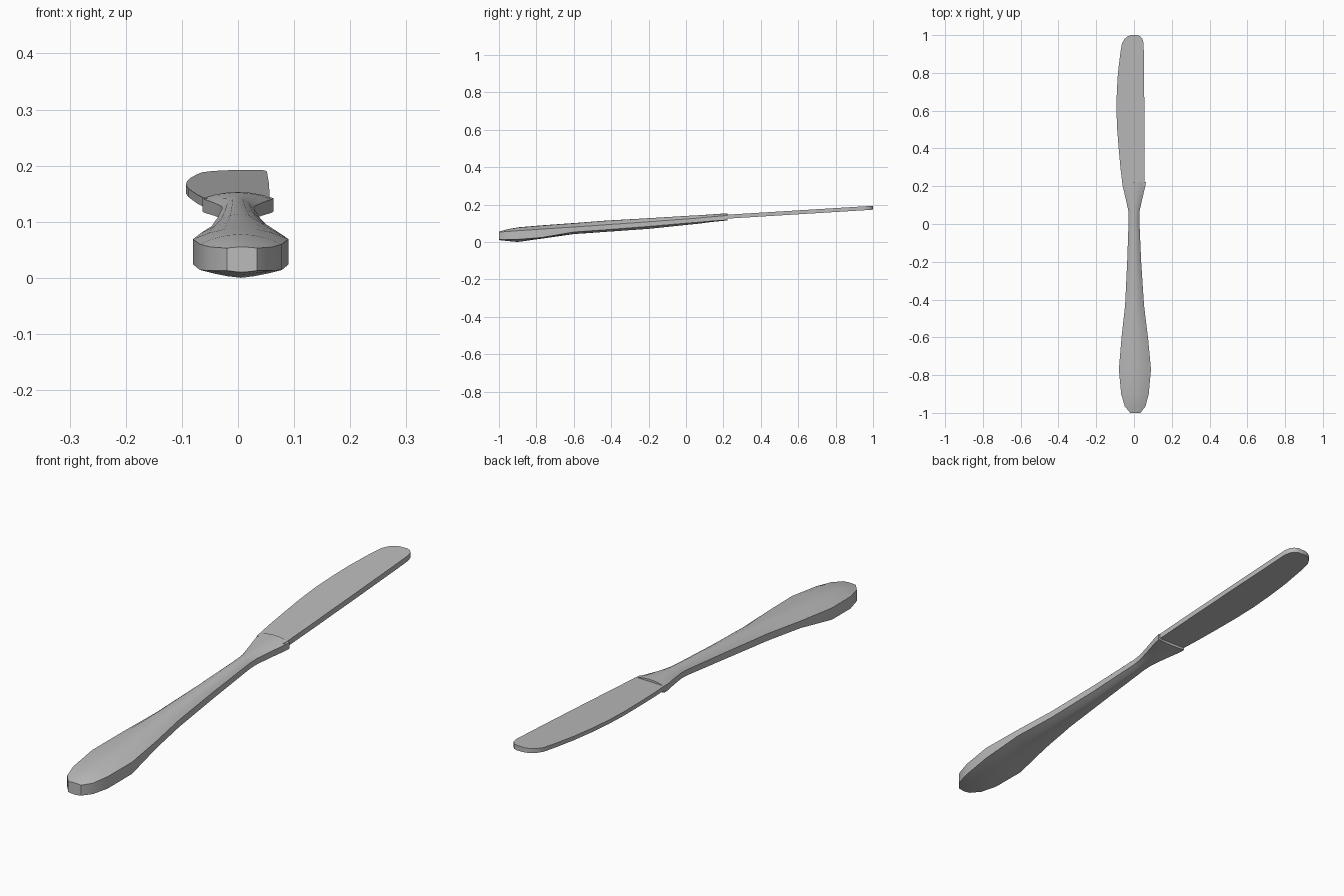
import bpy, bmesh, math

cube = bpy.data.objects.get("Cube")
if cube:
    bpy.data.objects.remove(cube, do_unlink=True)

steel = bpy.data.materials.new("brushed grey steel")
steel.use_nodes = True
GREY = (0.5, 0.5, 0.5, 1)
steel.diffuse_color = GREY
steel.node_tree.nodes["Principled BSDF"].inputs["Base Color"].default_value = GREY


def loft(name, rings, angle):
    """Skin a list of equal-length rings, cap both ends and shade."""
    bm = bmesh.new()
    loops = [[bm.verts.new(p) for p in ring] for ring in rings]
    n = len(loops[0])
    for a, b in zip(loops, loops[1:]):
        for i in range(n):
            j = (i + 1) % n
            bm.faces.new((a[i], a[j], b[j], b[i]))
    bm.faces.new(loops[0])
    bm.faces.new(loops[-1])
    bmesh.ops.recalc_face_normals(bm, faces=bm.faces)
    mesh = bpy.data.meshes.new(name)
    bm.to_mesh(mesh)
    bm.free()
    mesh.materials.append(steel)
    obj = bpy.data.objects.new(name, mesh)
    bpy.context.collection.objects.link(obj)
    bpy.ops.object.select_all(action='DESELECT')
    obj.select_set(True)
    bpy.context.view_layer.objects.active = obj
    bpy.ops.object.shade_smooth_by_angle(angle=math.radians(angle))
    return obj


def handle_ring(y, cx, w, low, side_low, side_high, top, steps=6):
    """Flat sides with a domed top and a shallow keel below."""
    ring = []
    for i in range(steps + 1):
        t = 1 - 2 * i / steps
        ring.append((cx + w * t, y, side_high + (top - side_high) * (1 - t * t)))
    for i in range(steps + 1):
        t = 2 * i / steps - 1
        ring.append((cx + w * t, y, side_low + (low - side_low) * (1 - abs(t) ** 1.4)))
    return ring


# Handle: y, centre x, half width, keel, side bottom, side top, crown
handle = [
    (-1.00, .007, .027, .010, .013, .053, .055),
    (-.965, .006, .055, .006, .013, .055, .065),
    (-.90, .005, .073, .000, .014, .060, .078),
    (-.77, .005, .085, .018, .024, .069, .089),
    (-.60, .004, .070, .042, .053, .080, .101),
    (-.43, .003, .050, .054, .065, .092, .114),
    (-.20, .001, .037, .070, .083, .108, .127),
    (.03, .000, .028, .094, .103, .125, .141),
    (.07, .000, .030, .098, .106, .128, .143),
    (.13, .000, .043, .106, .111, .134, .147),
    (.20, .000, .060, .113, .116, .140, .152),
    (.222, .000, .063, .115, .118, .142, .153),
]
loft("handle", [handle_ring(*row) for row in handle], 40)

# Blade: y, cutting edge x, spine x
outline = [
    (.20, -.060, .056), (.30, -.072, .056), (.40, -.081, .056),
    (.50, -.089, .055), (.60, -.093, .055), (.70, -.091, .054),
    (.80, -.085, .053), (.90, -.073, .052), (.955, -.064, .051),
    (.98, -.050, .045), (.993, -.034, .034), (1.0, -.016, .018),
]


def blade_ring(y, edge, spine):
    """Wedge section, thin at the cutting edge, rising towards the tip."""
    z = .134 + (y - .2) * .061
    thick = lambda x: .0075 + .003 * (x + .093) / .148
    e, s = thick(edge), thick(spine)
    return [(edge, y, z - e), (spine, y, z - s), (spine, y, z + s), (edge, y, z + e)]


loft("blade", [blade_ring(*row) for row in outline], 30)
